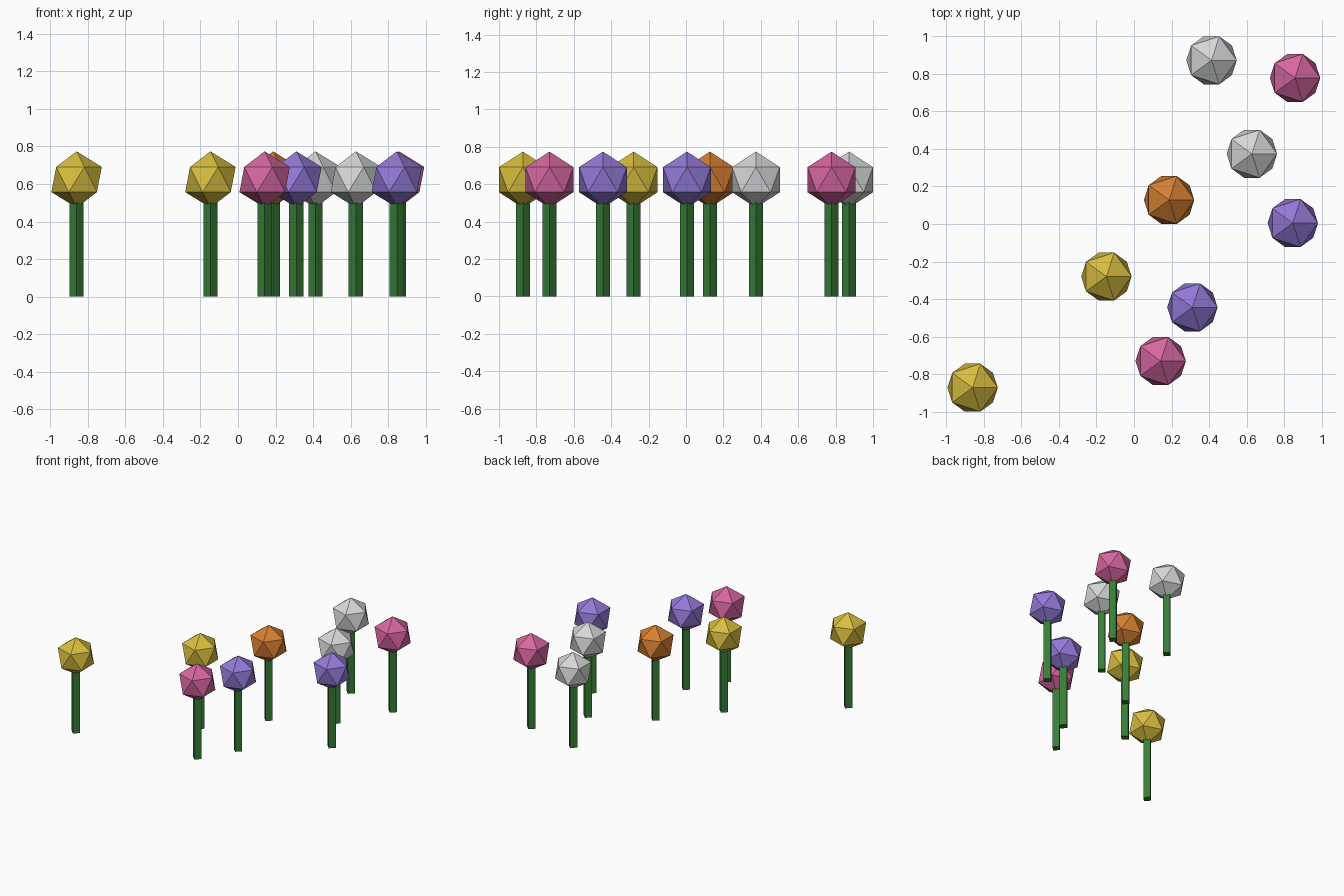
import bpy

cube = bpy.data.objects.get("Cube")
if cube:
    bpy.data.objects.remove(cube, do_unlink=True)


def make_material(name, rgb):
    m = bpy.data.materials.new(name)
    m.use_nodes = True
    linear = [((c / 255 + 0.055) / 1.055) ** 2.4 for c in rgb] + [1]
    m.diffuse_color = linear
    m.node_tree.nodes["Principled BSDF"].inputs["Base Color"].default_value = linear
    return m


green = make_material("stem green", (56, 126, 56))
colours = {
    "yellow": make_material("yellow", (216, 190, 62)),
    "pink": make_material("pink", (214, 102, 160)),
    "purple": make_material("purple", (147, 122, 216)),
    "orange": make_material("orange", (214, 127, 50)),
    "white": make_material("white", (214, 215, 216)),
}

BLOOM_RADIUS = 0.15
BLOOM_HEIGHT = 0.624
STEM_RADIUS = 0.038
STEM_HEIGHT = 0.6

# Where each flower stands
flowers = [
    ("yellow", -0.86, -0.872),
    ("yellow", -0.147, -0.28),
    ("pink", 0.142, -0.73),
    ("orange", 0.187, 0.128),
    ("purple", 0.311, -0.444),
    ("white", 0.413, 0.872),
    ("white", 0.628, 0.374),
    ("purple", 0.846, 0.005),
    ("pink", 0.858, 0.778),
]


def finish(name, material):
    obj = bpy.context.object
    obj.name = name
    obj.data.name = name
    obj.data.materials.append(material)


for colour, x, y in flowers:
    # Square stem, corners on the axes
    bpy.ops.mesh.primitive_cylinder_add(
        vertices=4, radius=STEM_RADIUS, depth=STEM_HEIGHT,
        location=(x, y, STEM_HEIGHT / 2))
    finish(f"{colour}_flower_stem", green)
    # Twenty-sided bloom
    bpy.ops.mesh.primitive_ico_sphere_add(
        subdivisions=1, radius=BLOOM_RADIUS, location=(x, y, BLOOM_HEIGHT))
    finish(f"{colour}_flower_bloom", colours[colour])
